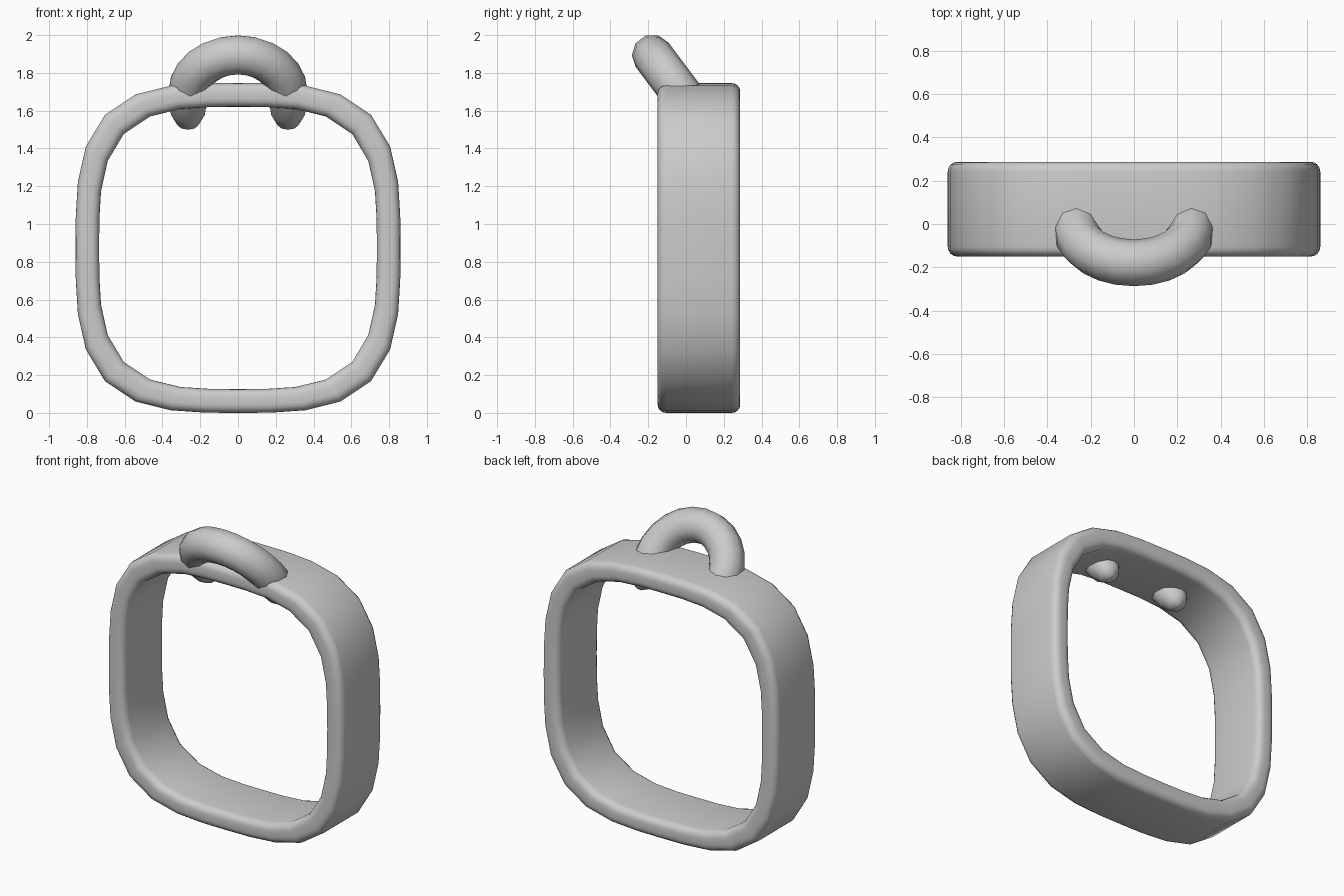
import bpy, bmesh
from math import sin, cos, pi, radians
from mathutils import Vector

cube = bpy.data.objects.get("Cube")
if cube:
    bpy.data.objects.remove(cube)

grey = bpy.data.materials.new("plain grey")
grey.use_nodes = True
grey.diffuse_color = (0.6, 0.6, 0.6, 1)
grey.node_tree.nodes["Principled BSDF"].inputs["Base Color"].default_value = (0.6, 0.6, 0.6, 1)


def loft(name, loops, closed):
    """Bridge equal-sized loops of points; close the chain or cap its ends."""
    bm = bmesh.new()
    rows = [[bm.verts.new(p) for p in loop] for loop in loops]
    n = len(rows[0])
    pairs = list(zip(rows, rows[1:]))
    if closed:
        pairs.append((rows[-1], rows[0]))
    else:
        bm.faces.new(rows[0])
        bm.faces.new(rows[-1])
    for a, b in pairs:
        for i in range(n):
            j = (i + 1) % n
            bm.faces.new((a[i], a[j], b[j], b[i]))
    bmesh.ops.recalc_face_normals(bm, faces=bm.faces)
    mesh = bpy.data.meshes.new(name)
    bm.to_mesh(mesh)
    bm.free()
    mesh.materials.append(grey)
    obj = bpy.data.objects.new(name, mesh)
    bpy.context.collection.objects.link(obj)
    bpy.ops.object.select_all(action='DESELECT')
    obj.select_set(True)
    bpy.context.view_layer.objects.active = obj
    bpy.ops.object.shade_smooth_by_angle(angle=radians(60))
    return obj


def squircle(angle, width, height, power):
    """Point on a rounded square outline in the given direction."""
    c, s = cos(angle), sin(angle)
    r = (abs(c / width) ** power + abs(s / height) ** power) ** (-1 / power)
    return Vector((r * c, 0, r * s))


# Rounded square band with softened rims
FRONT, BACK, THICK, ROUND = -0.15, 0.287, 0.13, 0.045
section = []
for corner, (u, y) in enumerate([(THICK - ROUND, BACK - ROUND), (ROUND, BACK - ROUND),
                                 (ROUND, FRONT + ROUND), (THICK - ROUND, FRONT + ROUND)]):
    for k in range(5):
        t = (corner + k / 4) * pi / 2
        section.append(((u + ROUND * cos(t)) / THICK, y + ROUND * sin(t)))

band = []
for i in range(32):
    t = 2 * pi * i / 32
    outer = squircle(t, 0.86, 0.873, 3.35)
    inner = squircle(t, 0.735, 0.747, 3.4)
    band.append([inner.lerp(outer, u) + Vector((0, y, 0.873)) for u, y in section])
loft("band", band, True)

# Arched handle, leaning forward, with tapered ends that pass through the band
ARCH, TUBE = 0.265, 0.108
down = Vector((0, 0.6, -0.8))
side = Vector((0, 0.8, 0.6))
base = Vector((0, -0.02, 1.683))


def tube_ring(centre, outward, radius):
    return [centre + radius * (cos(a) * outward + sin(a) * side)
            for a in (2 * pi * (k + 0.5) / 10 for k in range(10))]


ends = [(0.11, 0.094), (0.185, 0.06), (0.21, 0.015)]
x_axis = Vector((1, 0, 0))
handle = [tube_ring(base + ARCH * x_axis + t * down, x_axis, r) for t, r in reversed(ends)]
for i in range(13):
    a = pi * i / 12
    outward = cos(a) * x_axis - sin(a) * down
    handle.append(tube_ring(base + ARCH * outward, outward, TUBE))
handle += [tube_ring(base - ARCH * x_axis + t * down, -x_axis, r) for t, r in ends]
loft("handle", handle, False)
